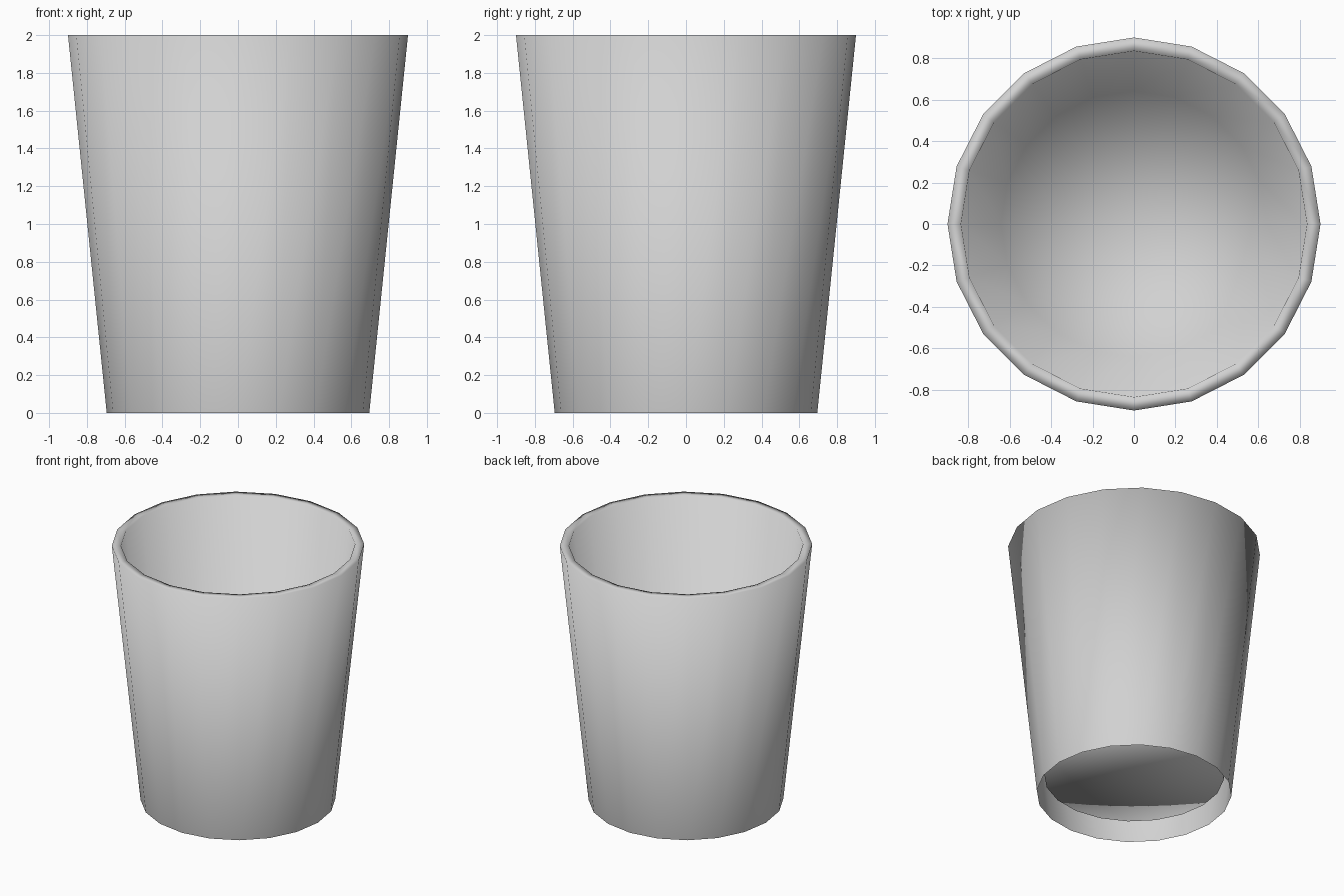
import bpy, bmesh, math

if "Cube" in bpy.data.objects:
    bpy.data.objects.remove(bpy.data.objects["Cube"])

SIDES = 20

# one plain grey material
grey = bpy.data.materials.new("light grey")
grey.diffuse_color = (0.64, 0.64, 0.64, 1.0)
grey.use_nodes = True
grey.node_tree.nodes["Principled BSDF"].inputs["Base Color"].default_value = grey.diffuse_color

# wall profile (radius, height): open foot, outer wall, flat rim, inner wall
profile = [(0.695, 0.0), (0.90, 2.0), (0.835, 2.0), (0.642, 0.14)]

bm = bmesh.new()
rings = []
for r, z in profile:
    rings.append([bm.verts.new((r * math.cos(2 * math.pi * i / SIDES),
                                r * math.sin(2 * math.pi * i / SIDES), z))
                  for i in range(SIDES)])

# walls and rim
for low, high in zip(rings, rings[1:]):
    for i in range(SIDES):
        j = (i + 1) % SIDES
        bm.faces.new((low[i], low[j], high[j], high[i]))

# raised floor as a fan, blending smoothly into the inner wall
centre = bm.verts.new((0, 0, profile[-1][1]))
for i in range(SIDES):
    bm.faces.new((rings[-1][i], rings[-1][(i + 1) % SIDES], centre))

for f in bm.faces:
    f.smooth = True

mesh = bpy.data.meshes.new("cup")
bm.to_mesh(mesh)
bm.free()
mesh.materials.append(grey)
cup = bpy.data.objects.new("cup", mesh)
bpy.context.collection.objects.link(cup)
